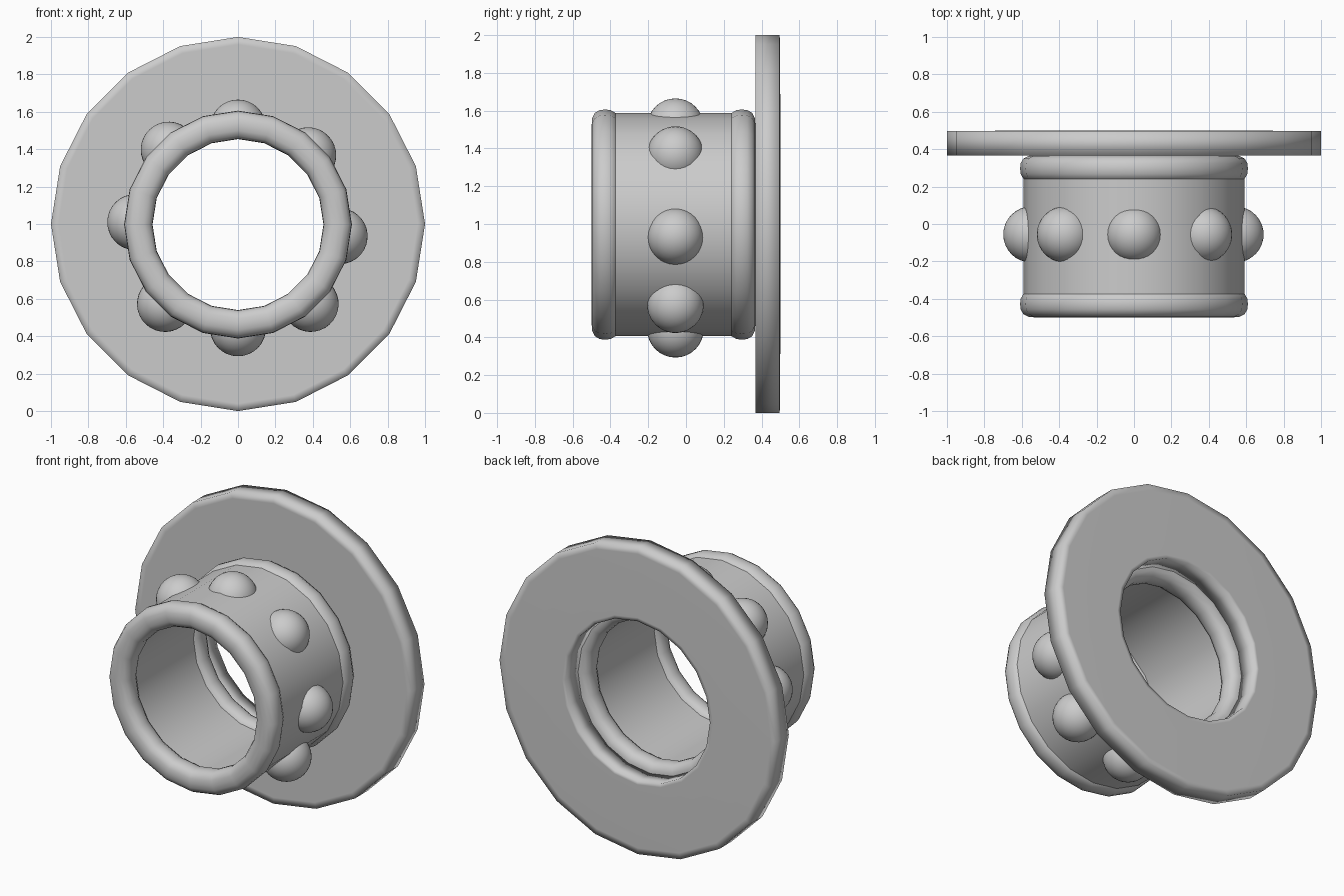
import bpy, bmesh, math
from mathutils import Vector, Matrix

if "Cube" in bpy.data.objects:
    bpy.data.objects.remove(bpy.data.objects["Cube"])

SIDES = 20
CZ = 0.997  # height of the tube axis


def finish(bm, name, angle):
    bmesh.ops.recalc_face_normals(bm, faces=bm.faces[:])
    me = bpy.data.meshes.new(name)
    bm.to_mesh(me)
    bm.free()
    ob = bpy.data.objects.new(name, me)
    bpy.context.collection.objects.link(ob)
    bpy.ops.object.select_all(action='DESELECT')
    ob.select_set(True)
    bpy.context.view_layer.objects.active = ob
    bpy.ops.object.shade_smooth_by_angle(angle=math.radians(angle))
    return ob


def lathe(name, profile, angle=40, cz=CZ):
    """Revolve a closed (radius, y) profile around the y axis."""
    bm = bmesh.new()
    rings = []
    for i in range(SIDES):
        a = 2 * math.pi * i / SIDES
        rings.append([bm.verts.new((r * math.sin(a), y, cz + r * math.cos(a)))
                      for r, y in profile])
    n = len(profile)
    for i in range(SIDES):
        p, q = rings[i], rings[(i + 1) % SIDES]
        for j in range(n):
            k = (j + 1) % n
            bm.faces.new((p[j], p[k], q[k], q[j]))
    return finish(bm, name, angle)


def bead_profile(y, major=0.533, half_r=0.076, half_y=0.071, n=16):
    """Slightly squared round section."""
    pts = []
    for k in range(n):
        c, s = math.cos(2 * math.pi * k / n), math.sin(2 * math.pi * k / n)
        f = (abs(c) ** 2.6 + abs(s) ** 2.6) ** (-1 / 2.6)
        pts.append((major + half_r * c * f, y + half_y * s * f))
    return pts


# Wide flange at the back, with support loops for a soft rim
lathe("flange", [(0.523, 0.367), (0.545, 0.367), (0.96, 0.367), (1.0, 0.367),
                 (1.0, 0.496), (0.96, 0.497), (0.545, 0.5), (0.523, 0.5)],
      180, cz=1.0)

# Tube wall and the rounded rings at both ends
lathe("tube", [(0.487, -0.42), (0.59, -0.42), (0.59, 0.29), (0.487, 0.29)])
lathe("front_ring", bead_profile(-0.428), 60)
lathe("back_ring", bead_profile(0.296), 60)

# Half-round studs around the tube (x, z of each centre)
studs = [(0, 1.515), (0.375, 1.367), (0.543, 0.935), (0.388, 0.573),
         (0, 0.443), (-0.39, 0.573), (-0.549, 1.01), (-0.37, 1.397)]
for i, (x, z) in enumerate(studs):
    bm = bmesh.new()
    bmesh.ops.create_uvsphere(bm, u_segments=32, v_segments=16, radius=0.15)
    out = Vector((x, 0, z - CZ)).normalized()
    centre = Vector((x, -0.056, z))
    bmesh.ops.transform(bm, verts=bm.verts[:], matrix=Matrix.Translation(centre)
                        @ out.to_track_quat('Z', 'Y').to_matrix().to_4x4())
    # trim the hidden half inside the tube wall
    bmesh.ops.bisect_plane(bm, geom=bm.verts[:] + bm.edges[:] + bm.faces[:],
                           plane_co=Vector((0, 0, CZ)) + out * 0.54,
                           plane_no=out, clear_inner=True)
    bmesh.ops.holes_fill(bm, edges=[e for e in bm.edges if e.is_boundary], sides=0)
    finish(bm, f"stud_{i + 1}", 40)
